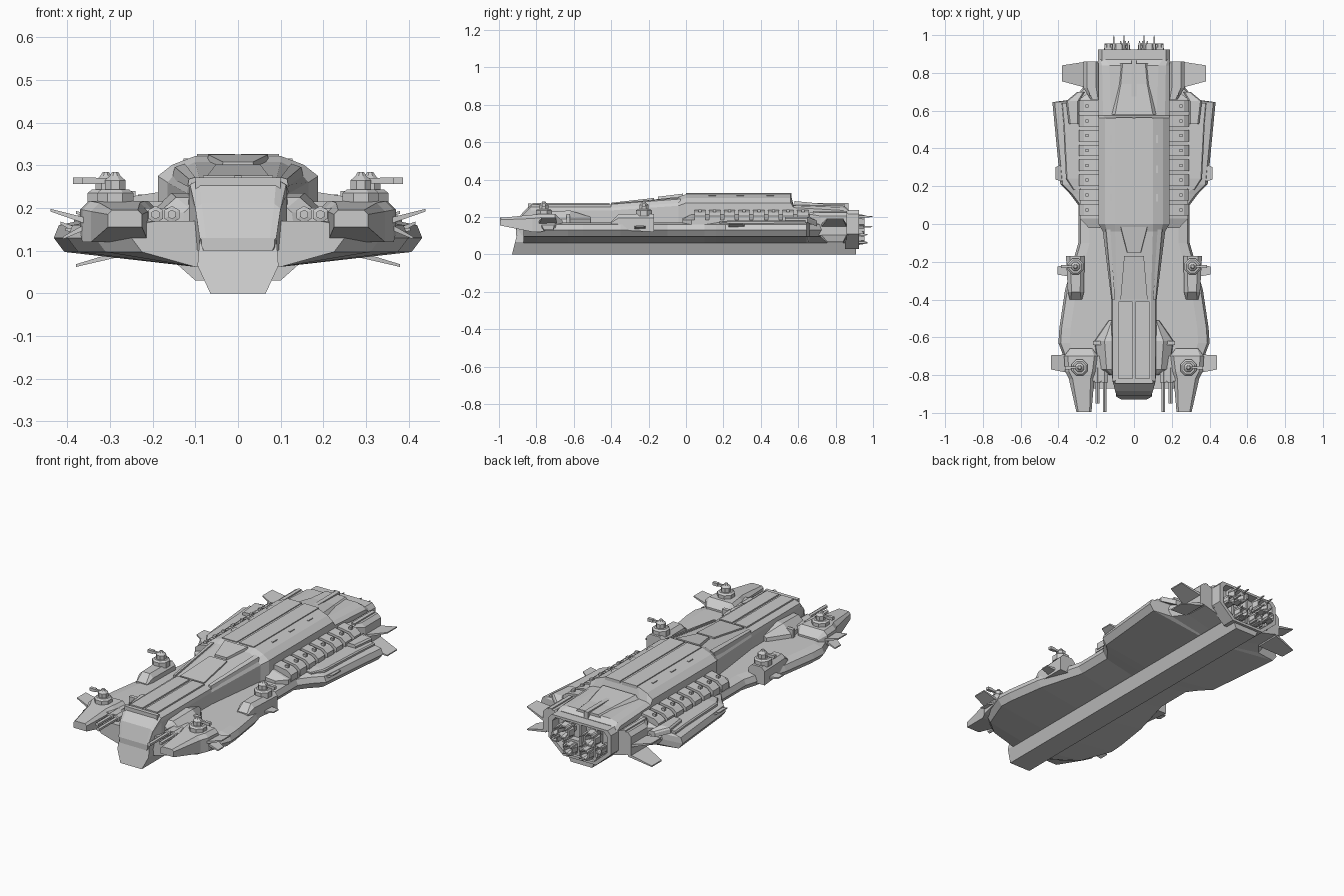
import bpy, math
from math import sin, cos, pi


def mesh(name, verts, faces, mirror=False):
    me = bpy.data.meshes.new(name)
    me.from_pydata(verts, [], faces)
    ob = bpy.data.objects.new(name, me)
    bpy.context.collection.objects.link(ob)
    import bmesh
    bm = bmesh.new()
    bm.from_mesh(me)
    bmesh.ops.recalc_face_normals(bm, faces=bm.faces)
    bm.to_mesh(me)
    bm.free()
    if mirror:
        ob.modifiers.new("mirror", 'MIRROR').use_mirror_merge = False
    return ob


def loft(name, rings, mirror=False):
    """Skin a list of equal-sized 3D rings and cap both ends."""
    n = len(rings[0])
    verts = [p for r in rings for p in r]
    faces = [tuple(range(n)), tuple(range(len(verts) - n, len(verts)))]
    for k in range(len(rings) - 1):
        for i in range(n):
            j = (i + 1) % n
            faces.append((k*n + i, k*n + j, k*n + n + j, k*n + n + i))
    return mesh(name, verts, faces, mirror)


def sym(y, half, shear=0.0):
    """Full symmetric section from a right-hand half profile."""
    pts = half + [(-x, z) for x, z in reversed(half)]
    return [(x, y + shear * z, z) for x, z in pts]


def rect(y, x0, x1, z0, z1, c=0.0):
    """Section with chamfered top corners."""
    return [(x0, y, z0), (x1, y, z0), (x1, y, z1 - c), (x1 - c, y, z1), (x0 + c, y, z1), (x0, y, z1 - c)]


def box(name, x0, x1, y0, y1, z0, z1, mirror=True):
    r = lambda y: [(x0, y, z0), (x1, y, z0), (x1, y, z1), (x0, y, z1)]
    return loft(name, [r(y0), r(y1)], mirror)


def tube(name, x, z, steps, n=8, mirror=True):
    """Lathe along y; steps are (y, radius)."""
    return loft(name, [[(x + r*cos(2*pi*(i+.5)/n), y, z + r*sin(2*pi*(i+.5)/n)) for i in range(n)]
                       for y, r in steps], mirror)


def fin(name, root, tip, ry, ty, t=0.008):
    """Thin blade from root (x,z) to tip (x,z) with y ranges at each end."""
    def ring(p, y, h):
        return [(p[0], y[0], p[1]-h), (p[0], y[1], p[1]-h), (p[0], y[1], p[1]+h), (p[0], y[0], p[1]+h)]
    return loft(name, [ring(root, ry, t), ring(tip, ty, t*.4)], True)


# Keel with raked bow
kp = [(.09, .125), (.095, .065), (.065, 0)]
loft("keel", [sym(-.93, kp, .25), sym(.91, kp)])

# Wide lower hull, outline given as (y, half width)
outline = [(-.87, .25), (-.8, .335), (-.63, .40), (-.55, .395), (-.35, .365), (-.1, .295), (.1, .295),
           (.16, .34), (.21, .39), (.645, .432), (.66, .32), (.73, .265), (.86, .26)]
loft("lower_hull", [sym(y, [(w - .06, .17), (w - .012, .16), (w, .13), (w - .025, .097), (.1, .062)])
                    for y, w in outline])

# Central fuselage: y, top half width, top z, side half width, shoulder z
body = [(-.91, .075, .13, .085, .125), (-.885, .085, .21, .095, .18), (-.83, .09, .268, .115, .235),
        (-.40, .09, .268, .12, .235), (-.04, .1, .308, .165, .26), (-.0, .1, .322, .188, .275),
        (.56, .1, .322, .188, .275), (.575, .12, .265, .188, .25), (.84, .13, .262, .188, .235),
        (.87, .15, .24, .188, .215)]
loft("fuselage", [sym(y, [(a, t), ((a + w)/2 + .01, (t + s)/2 + .003), (w, s), (w, max(.11, min(.17, s - .02))), (w - .005, .1)])
                  for y, a, t, w, s in body])

# Dorsal plating
box("bow_plate", .008, .082, -.82, -.41, .26, .276)
box("bow_collar", -.1, .1, -.845, -.825, .2, .272, False)
loft("mid_panel", [sym(-.40, [(.072, .276), (.072, .25)]), sym(-.17, [(.052, .302), (.052, .27)])])
loft("neck_vent", [sym(-.15, [(.035, .308), (.04, .28)]), sym(-.015, [(.07, .325), (.075, .29)])])
loft("neck_rail", [[(x, -.40, z) for x, z in [(.1, .25), (.118, .25), (.115, .268), (.1, .272)]],
                   [(x, -.03, z) for x, z in [(.125, .28), (.155, .27), (.148, .296), (.125, .304)]]], True)
box("roof_plate", .007, .096, 0, .565, .31, .327)
loft("aft_roof", [sym(.58, [(.1, .285), (.13, .25)]), sym(.74, [(.07, .27), (.09, .25)]),
                  sym(.85, [(.06, .268), (.08, .25)])])
box("aft_ridge", -.012, .012, .58, .87, .24, .276, False)
for y in (.14, .29, .45):
    box("roof_hatch", .115, .128, y - .02, y + .02, .29, .316)

# Bow side blisters
loft("bow_blister", [[(.1, y, .16), (w, y, .16), (w*.97, y, .19), (.1 + (w - .1)*.5, y, h), (.1, y, h)]
                     for y, w, h in [(-.8, .13, .2), (-.77, .19, .225), (-.62, .212, .235), (-.51, .135, .2)]], True)
box("blister_band", .11, .216, -.64, -.62, .16, .215)

# Bow guns
for x, tip in ((.155, -.995), (.193, -.95)):
    tube("bow_gun", x, .185, [(tip, .011), (-.84, .011), (-.838, .02), (-.76, .02)], 6)

# Front turret pods with forked prow
loft("front_pod", [rect(-.995, .225, .305, .155, .195, .01), rect(-.82, .21, .345, .12, .212, .02),
                   rect(-.78, .2, .365, .12, .216, .02), rect(-.70, .19, .37, .14, .216, .02),
                   rect(-.66, .22, .34, .16, .18, .005)], True)
box("pod_brace", .15, .24, -.83, -.7, .15, .2)
# Midship turret pods
loft("mid_pod", [rect(-.40, .275, .34, .155, .175, .005), rect(-.36, .265, .35, .13, .215, .02),
                 rect(-.17, .262, .36, .12, .215, .02)], True)


# Turrets
def disc(name, x, y, levels, n=8):
    loft(name, [[(x + r*cos(2*pi*(i+.5)/n), y + r*sin(2*pi*(i+.5)/n), z) for i in range(n)]
                for z, r in levels], True)


for x, y in ((.288, -.76), (.31, -.225)):
    disc("turret_base", x, y, [(.205, .046), (.235, .046), (.243, .036)])
    disc("turret_head", x, y, [(.24, .026), (.265, .026), (.275, .014), (.284, .008)])
    box("turret_barrel", x + .01, x + .05, y - .006, y + .006, .258, .27)
    box("turret_muzzle", x + .045, x + .077, y - .009, y + .009, .256, .272)

# Rib bank along the rear flanks
loft("rib_bed", [[(x, y, z) for x, z in [(.18, .16), (w, .16), (w, .185), (.18, h)]]
                 for y, w, h in [(-.02, .24, .19), (.03, .287, .215), (.66, .287, .215), (.69, .25, .2)]], True)
for i in range(8):
    y = .075 + i*.0785
    loft("rib", [[(x, yy, z) for x, z in [(.18, .18), (.292, .17), (.292, .205), (.265, .225), (.18, .238)]]
                 for yy in (y - .03, y + .03)], True)
    box("rib_stud", .24, .256, y - .008, y + .008, .22, .24)

# Rear wing upper plates
loft("wing_plate", [rect(.18, .28, .32, .16, .176, .004), rect(.24, .28, .36, .16, .182, .006),
                    rect(.53, .28, .375, .16, .182, .006), rect(.64, .28, .385, .16, .182, .006)], True)
loft("wing_end_cap", [rect(.53, .29, .345, .17, .2, .008), rect(.65, .29, .36, .17, .2, .008),
                      rect(.70, .26, .3, .15, .18, .008)], True)

# Aft shoulders
loft("aft_shoulder", [rect(.66, .18, .23, .1, .225, .01), rect(.72, .18, .268, .1, .225, .02),
                      rect(.86, .18, .268, .1, .225, .02)], True)
box("shoulder_strip", .215, .235, .68, .86, .2, .232)

# Fins
fin("bow_fin_upper", (.34, .165), (.44, .195), (-.79, -.69), (-.77, -.695))
fin("bow_fin_lower", (.34, .165), (.41, .13), (-.78, -.7), (-.76, -.71))
fin("mid_fin", (.33, .14), (.405, .15), (-.28, -.21), (-.268, -.225))
fin("wing_fin", (.36, .14), (.416, .165), (.22, .33), (.235, .3))
fin("aft_fin_upper", (.25, .15), (.38, .19), (.72, .86), (.755, .84))
fin("aft_fin_lower", (.25, .1), (.38, .065), (.72, .86), (.755, .84))

# Engine housing: open frame with recess
def frame(y, s):
    half = [(.17, .238), (.19, .215), (.19, .11), (.1, .03)]
    return sym(y, [(x*s, .14 + (z - .14)*s) for x, z in half])


loft("engine_housing", [frame(.85, 1), frame(.925, 1), frame(.925, .87), frame(.875, .85)])
for x in (0, .1):
    box("housing_strut", x - .006, x + .006, .87, .92, .05 if x == 0 else .07, .23, x > 0)

# Engines: upper and lower pairs with spike crowns
for x, z, r, end in ((.08, .175, .045, .998), (.05, .085, .034, .97), (.135, .13, .026, .95)):
    tube("engine_nozzle", x, z, [(.87, r*.6), (.9, r*.7), (.915, r), (.955, r*.85), (.955, r*.65), (.92, r*.4)], 8)
    for k in range(4):
        a = pi/4 + k*pi/2
        tube("engine_spike", x + r*.85*cos(a), z + r*.85*sin(a), [(.9, .008), (.95, .008), (end, .003)], 4)
# Keel spike
tube("keel_spike", .045, .06, [(.9, .012), (.93, .012), (.97, .003)], 4)
